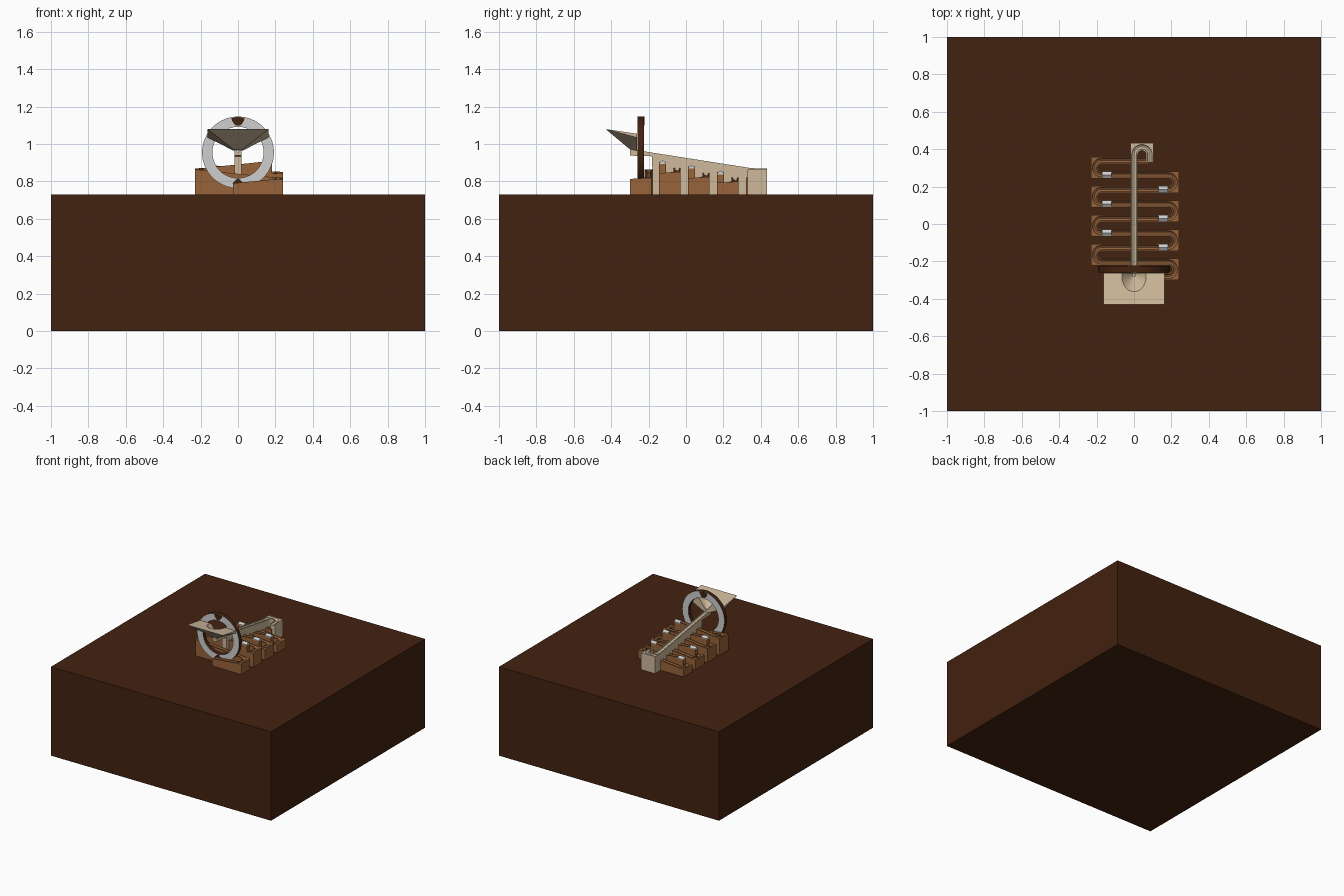
import bpy, bmesh, math
from mathutils import Vector

if "Cube" in bpy.data.objects:
    bpy.data.objects.remove(bpy.data.objects["Cube"])


def material(name, rgb):
    m = bpy.data.materials.new(name)
    m.diffuse_color = (*rgb, 1)
    m.use_nodes = True
    m.node_tree.nodes["Principled BSDF"].inputs["Base Color"].default_value = m.diffuse_color
    return m


DARK = material("dark walnut", (0.055, 0.016, 0.005))
BROWN = material("track brown", (0.31, 0.125, 0.043))
BEIGE = material("pale maple", (0.62, 0.49, 0.33))
SILVER = material("silver", (0.62, 0.62, 0.63))
FLOOR = 0.73


def finish(name, bm, *mats):
    bmesh.ops.recalc_face_normals(bm, faces=bm.faces)
    me = bpy.data.meshes.new(name)
    bm.to_mesh(me)
    bm.free()
    ob = bpy.data.objects.new(name, me)
    bpy.context.collection.objects.link(ob)
    for m in mats:
        me.materials.append(m)
    return ob


def box(name, x0, x1, y0, y1, z0, z1, mat):
    bm = bmesh.new()
    bmesh.ops.create_cube(bm, size=1)
    for v in bm.verts:
        v.co = (x0 if v.co.x < 0 else x1, y0 if v.co.y < 0 else y1, z0 if v.co.z < 0 else z1)
    return finish(name, bm, mat)


def hull(name, pts, mat):
    bm = bmesh.new()
    for p in pts:
        bm.verts.new(p)
    bmesh.ops.convex_hull(bm, input=bm.verts)
    return finish(name, bm, mat)


def track(name, start, u, v, l1, r, h, l2, ztop, zbot, mat, extra=()):
    """Grooved track: straight, square-cornered U-turn, straight back.
    u is the outer side at the start, v the travel direction."""
    u, v, p = Vector(u), Vector(v), Vector(start)
    samples = []                      # centre, outer normal, outer width, distance
    for d in sorted({0.0, *extra}):
        samples.append((p + v * d, u, h, d))
    c = p + v * l1 - u * r
    n_arc = 16
    for i in range(n_arc + 1):
        a = math.pi * i / n_arc
        n = u * math.cos(a) + v * math.sin(a)
        samples.append((c + n * r, n, (r + h) / max(abs(n.x), abs(n.y)) - r, l1 + r * a))
    if l2 > 0:
        samples.append((c - u * r - v * l2, -u, h, l1 + r * math.pi + l2))
    g = h * 0.62
    bm = bmesh.new()
    rows = []
    for c, n, out, d in samples:
        zt = ztop(d)
        prof = [(-h, zbot(d)), (-h, zt)]
        prof += [(-g * math.cos(math.pi * k / 6), zt - g * 1.2 * math.sin(math.pi * k / 6)) for k in range(7)]
        prof += [(out, zt), (out, zbot(d))]
        rows.append([bm.verts.new((c.x + n.x * s, c.y + n.y * s, z)) for s, z in prof])
    for a, b in zip(rows, rows[1:]):
        for i in range(len(a)):
            j = (i + 1) % len(a)
            bm.faces.new((a[i], a[j], b[j], b[i]))
    bm.faces.new(rows[0])
    bm.faces.new(rows[-1])
    return finish(name, bm, mat)


# table block
box("table", -1, 1, -1, 1, 0, FLOOR, DARK)

# serpentine lanes, each falling to the next lift
PITCH, H = 0.0775, 0.019
LEFT, RIGHT = -0.172, 0.182
tops = [0.82, 0.835, 0.85, 0.86, 0.88, 0.885, 0.905, 0.858]
ends = [0.785, 0.79, 0.805, 0.815, 0.835, 0.842, 0.86, 0.79]
for i, (z0, z1) in enumerate(zip(tops, ends)):
    y = 0.34 - PITCH * i
    s = 1 if i % 2 else -1            # odd lanes run to the right
    x_turn = RIGHT if s > 0 else LEFT
    x0 = 0.08 if i == 0 else LEFT if i == 7 else (LEFT + 0.052 if s > 0 else RIGHT - 0.052)
    l1, l2 = abs(x_turn - x0), (0.21 if i == 7 else 0)
    total = l1 + l2 + math.pi * PITCH / 2
    track(f"lane_{i}", (x0, y, 0), (0, 1, 0), (s, 0, 0), l1, PITCH / 2, H, l2,
          lambda d, a=z0, b=z1, t=total: a + (b - a) * d / t, lambda d: FLOOR, BROWN)
    # lift column with a silver gabled cap at the high end of the lane
    if 1 <= i <= 6:
        xa, xb = sorted((x0, x0 - s * 0.052))
        box(f"lift_column_{i}", xa, xb, y - H, y + H, FLOOR, z0 - 0.012, BROWN)
        hull(f"lift_cap_{i}", [(x, y + dy, z0 + dz) for x in (xa, xb)
             for dy, dz in ((-H, -0.012), (H, -0.012), (-H, -0.005), (H, -0.005), (0, 0.008))], SILVER)

# return chute: open beam in front, wall down to the table behind
track("return_chute", (0, -0.3, 0), (-1, 0, 0), (0, 1, 0), 0.67, 0.0425, 0.02, 0.04,
      lambda d: 0.973 - 0.157 * d if d < 0.65 else 0.871 - 0.03 * (d - 0.65),
      lambda d: 0.938 - 0.03 * d if d < 0.12 else FLOOR, BEIGE, (0.119, 0.121, 0.649))

# funnel tray with a conical hollow
pts = []
for sx in (-1, 1):
    pts += [(sx * 0.163, -0.43, 1.08), (sx * 0.163, -0.262, 1.055), (sx * 0.163, -0.262, 1.035),
            (sx * 0.025, -0.3, 0.972), (sx * 0.025, -0.262, 0.965)]
funnel = hull("funnel_tray", pts, BEIGE)
bm = bmesh.new()
bmesh.ops.create_cone(bm, cap_ends=True, segments=32, radius1=0.008, radius2=0.1, depth=0.12)
for v in bm.verts:
    v.co = (v.co.x, v.co.y * 1.2 - 0.272, v.co.z + 1.043)
cutter = finish("funnel_cutter", bm, BEIGE)
cutter.hide_render = True
mod = funnel.modifiers.new("hollow", "BOOLEAN")
mod.operation, mod.solver, mod.object = "DIFFERENCE", "EXACT", cutter
bpy.context.view_layer.objects.active = funnel
bpy.ops.object.modifier_apply(modifier="hollow")
bpy.data.objects.remove(cutter)

# lifting wheel: dark rim with silver side faces
CZ, RO, RI, YF, YB = 0.955, 0.192, 0.137, -0.258, -0.225
bm = bmesh.new()
rings = []
for i in range(64):
    a = math.tau * i / 64
    rings.append([bm.verts.new((r * math.sin(a), y, CZ + r * math.cos(a)))
                  for r, y in ((RO, YF), (RO, YB), (RI, YB), (RI, YF))])
for i in range(64):
    a, b = rings[i], rings[(i + 1) % 64]
    for k in range(4):
        f = bm.faces.new((a[k], a[(k + 1) % 4], b[(k + 1) % 4], b[k]))
        f.material_index = k % 2      # sides are silver
finish("lifting_wheel", bm, DARK, SILVER)

# dark openings in the wheel's sides, top and bottom
for name, shape in (("top", [(-0.036, 1.138), (0.036, 1.138), (0.03, 1.12), (-0.03, 1.12), (0.012, 1.098), (-0.012, 1.098), (0, 1.146)]),
                    ("bottom", [(-0.03, 0.79), (0.03, 0.79), (0, 0.818), (0, 0.775)])):
    hull(f"wheel_opening_{name}", [(x, y, z) for x, z in shape for y in (YF - 0.002, YB + 0.002)], DARK)
